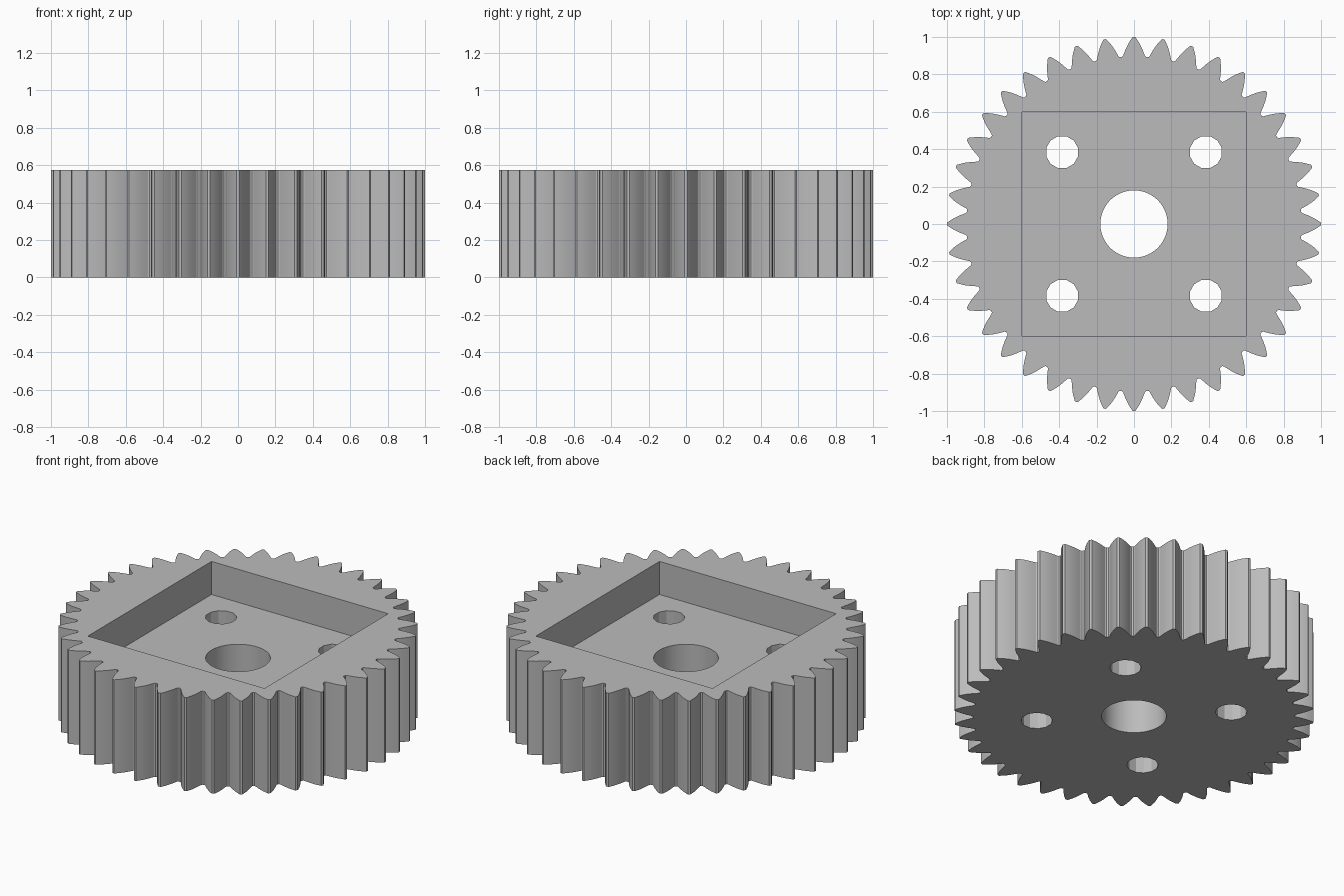
import bpy, bmesh, math

TEETH = 40
HEIGHT = 0.575
FLOOR = 0.372

cube = bpy.data.objects.get("Cube")
if cube:
    bpy.data.objects.remove(cube, do_unlink=True)

grey = bpy.data.materials.new("plain grey")
grey.use_nodes = True
colour = (0.5, 0.5, 0.5, 1)
grey.diffuse_color = colour
grey.node_tree.nodes["Principled BSDF"].inputs["Base Color"].default_value = colour


def prism(name, outline, z0, z1):
    """Extrude a closed outline from z0 to z1."""
    bm = bmesh.new()
    base = bm.faces.new([bm.verts.new((x, y, z0)) for x, y in outline])
    top = bmesh.ops.extrude_face_region(bm, geom=[base])["geom"]
    verts = [v for v in top if isinstance(v, bmesh.types.BMVert)]
    bmesh.ops.translate(bm, verts=verts, vec=(0, 0, z1 - z0))
    bmesh.ops.recalc_face_normals(bm, faces=bm.faces)
    mesh = bpy.data.meshes.new(name)
    bm.to_mesh(mesh)
    bm.free()
    mesh.materials.append(grey)
    obj = bpy.data.objects.new(name, mesh)
    bpy.context.collection.objects.link(obj)
    return obj


def polar(r, a):
    return r * math.cos(a), r * math.sin(a)


def circle(cx, cy, r, sides):
    pts = [polar(r, (i + 0.5) * math.tau / sides) for i in range(sides)]
    return [(cx + x, cy + y) for x, y in pts]


# Toothed outline: radius and half angle (degrees) down one curved flank
flank = [(1.0, 0.4), (0.989, 0.85), (0.965, 1.8), (0.935, 2.75),
         (0.912, 3.4), (0.9, 3.75), (0.895, 4.15)]
tooth = [(r, -a) for r, a in reversed(flank)] + flank
outline = [polar(r, math.radians(a) + i * math.tau / TEETH)
           for i in range(TEETH) for r, a in tooth]
gear = prism("gear_body", outline, 0, HEIGHT)

# Square pocket, centre bore and four bolt holes
cutters = [
    prism("pocket_cutter", [(-.6, -.6), (.6, -.6), (.6, .6), (-.6, .6)], FLOOR, 1),
    prism("bore_cutter", circle(0, 0, 0.18, 64), -1, 1),
]
for sx in (-1, 1):
    for sy in (-1, 1):
        cutters.append(prism("bolt_hole_cutter",
                             circle(sx * 0.384, sy * 0.384, 0.088, 12), -1, 1))

bpy.context.view_layer.objects.active = gear
gear.select_set(True)
for cutter in cutters:
    cutter.hide_render = True
    cut = gear.modifiers.new("cut", "BOOLEAN")
    cut.operation = "DIFFERENCE"
    cut.solver = "EXACT"
    cut.object = cutter
    bpy.ops.object.modifier_apply(modifier=cut.name)
    bpy.data.objects.remove(cutter, do_unlink=True)

bpy.ops.object.shade_smooth_by_angle(angle=math.radians(25))
